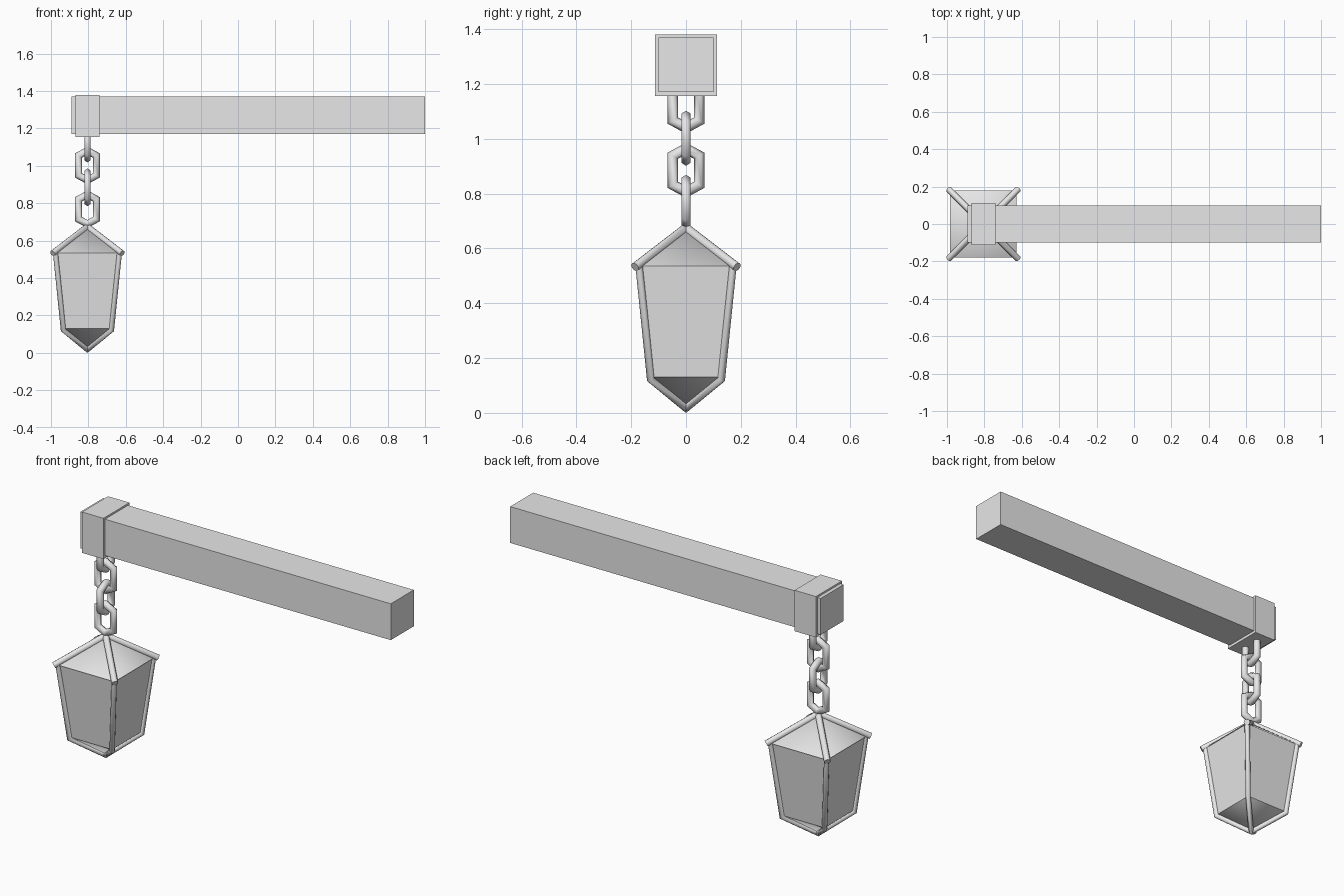
import bpy, bmesh, math
from mathutils import Vector

if "Cube" in bpy.data.objects:
    bpy.data.objects.remove(bpy.data.objects["Cube"], do_unlink=True)

LX = -0.805  # x of the hanging axis
GREY = (0.8, 0.8, 0.8, 1)
grey = bpy.data.materials.new("light_grey")
grey.use_nodes = True
grey.diffuse_color = GREY
grey.node_tree.nodes["Principled BSDF"].inputs["Base Color"].default_value = GREY


def finish(name, bm, smooth=None):
    bmesh.ops.recalc_face_normals(bm, faces=bm.faces)
    mesh = bpy.data.meshes.new(name)
    bm.to_mesh(mesh)
    bm.free()
    mesh.materials.append(grey)
    obj = bpy.data.objects.new(name, mesh)
    bpy.context.collection.objects.link(obj)
    if smooth:
        bpy.ops.object.select_all(action='DESELECT')
        obj.select_set(True)
        bpy.context.view_layer.objects.active = obj
        bpy.ops.object.shade_smooth_by_angle(angle=math.radians(smooth))
    return obj


def box(name, lo, hi):
    bm = bmesh.new()
    bmesh.ops.create_cube(bm, size=1)
    for v in bm.verts:
        v.co = [(a + b) / 2 + c * (b - a) for a, b, c in zip(lo, hi, v.co)]
    return finish(name, bm)


def tube(name, pts, normal, r, sides, closed=False, smooth=50):
    """Mitred tube along a planar path."""
    bm = bmesh.new()
    n = Vector(normal).normalized()
    pts = [Vector(p) for p in pts]
    count = len(pts)
    rings = []
    for i, p in enumerate(pts):
        d_in = (p - pts[i - 1]).normalized() if closed or i else None
        d_out = (pts[(i + 1) % count] - p).normalized() if closed or i < count - 1 else d_in
        d_in = d_in or d_out
        t = (d_in + d_out).normalized()
        side = t.cross(n) / t.dot(d_out)
        angles = [2 * math.pi * k / sides for k in range(sides)]
        rings.append([bm.verts.new(p + r * (math.cos(a) * side + math.sin(a) * n)) for a in angles])
    for i in range(count if closed else count - 1):
        a, b = rings[i], rings[(i + 1) % count]
        for k in range(sides):
            j = (k + 1) % sides
            bm.faces.new((a[k], a[j], b[j], b[k]))
    if not closed:
        bm.faces.new(rings[0])
        bm.faces.new(rings[-1])
    return finish(name, bm, smooth)


def square(bm, half, z):
    return [bm.verts.new((LX + sx * half, sy * half, z))
            for sx, sy in ((-1, -1), (1, -1), (1, 1), (-1, 1))]


def pyramid(name, half, z, tip):
    bm = bmesh.new()
    ring = square(bm, half, z)
    apex = bm.verts.new((LX, 0, tip))
    for k in range(4):
        bm.faces.new((ring[k], ring[(k + 1) % 4], apex))
    # normals must face away from the lantern centre
    obj = finish(name, bm, 60)
    up = tip > z
    if (obj.data.polygons[0].normal.z > 0) != up:
        obj.data.flip_normals()
    return obj


# Beam and its collar
box("beam", (-0.89, -0.1, 1.17), (1.0, 0.1, 1.37))
box("beam_collar", (-0.87, -0.113, 1.155), (-0.74, 0.113, 1.38))

# Chain of alternating six-sided links
outline = [(0, 0.079), (0.048, 0.053), (0.048, -0.053),
           (0, -0.079), (-0.048, -0.053), (-0.048, 0.053)]
for i in range(4):
    z = 0.768 + i * 0.117
    if i % 2 == 0:
        path, normal = [(LX + u, 0, z + w) for u, w in outline], (0, 1, 0)
    else:
        path, normal = [(LX, u, z + w) for u, w in outline], (1, 0, 0)
    tube(f"chain_link_{i + 1}", path, normal, 0.019, 6, closed=True, smooth=65)

# Lantern panels, roof and floor
bm = bmesh.new()
top, bottom = square(bm, 0.172, 0.535), square(bm, 0.128, 0.13)
for k in range(4):
    j = (k + 1) % 4
    bm.faces.new((bottom[k], bottom[j], top[j], top[k]))
finish("lantern_panels", bm)
pyramid("lantern_roof", 0.178, 0.535, 0.676)
pyramid("lantern_floor", 0.128, 0.13, 0.022)

# Frame rods, each running across a diagonal
for name, s in (("a", 1), ("b", -1)):
    def diagonal(pairs):
        return [(LX + h, s * h, z) for h, z in pairs]
    normal = (1, -s, 0)
    tube("roof_rods_" + name,
         diagonal([(-0.186, 0.532), (0, 0.675), (0.186, 0.532)]), normal, 0.017, 8)
    tube("corner_rods_" + name,
         diagonal([(-0.171, 0.535), (-0.129, 0.122), (0, 0.016),
                   (0.129, 0.122), (0.171, 0.535)]), normal, 0.0135, 8)
